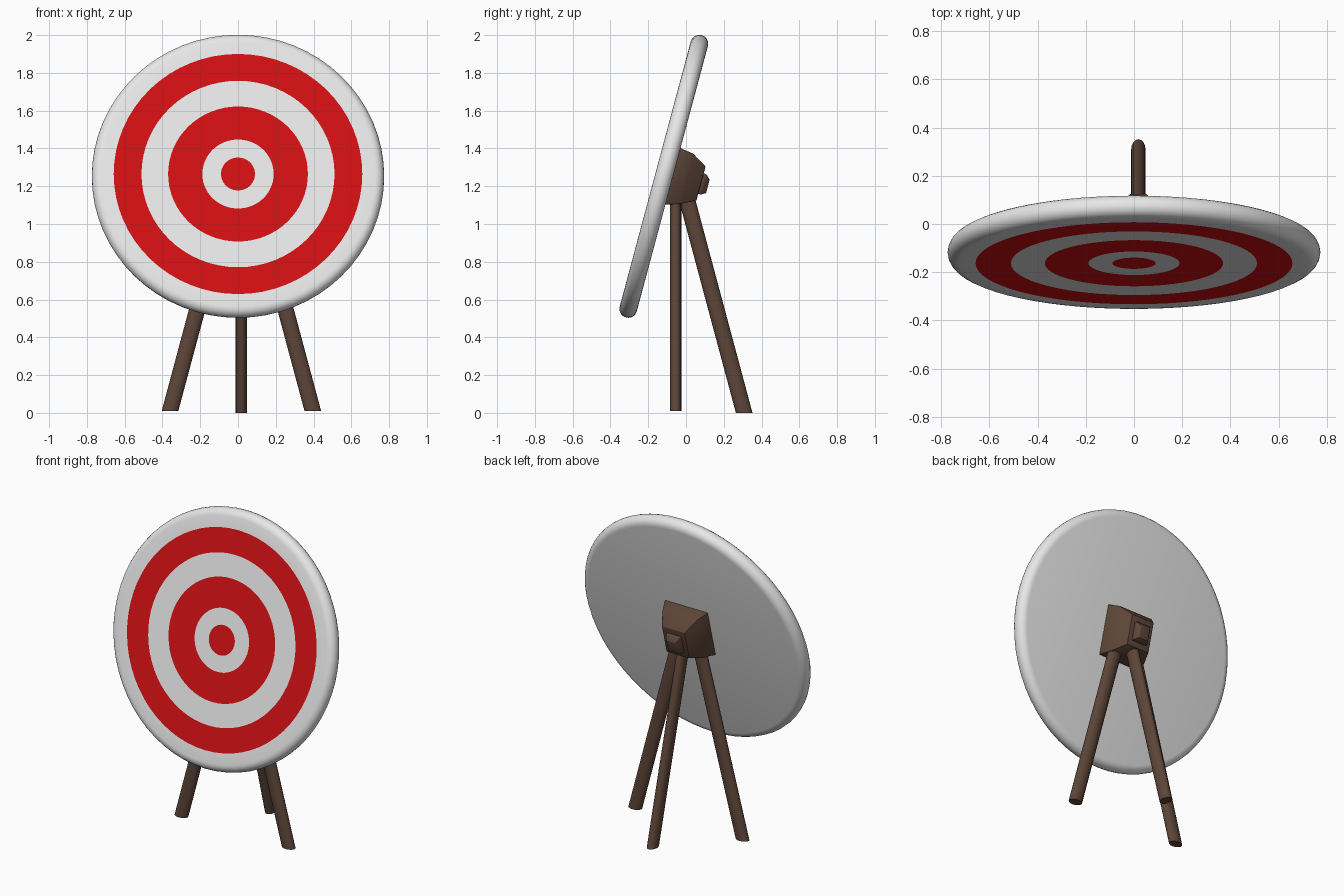
import bpy, bmesh
from math import pi, sin, cos, tan, radians
from mathutils import Matrix, Vector

cube = bpy.data.objects.get("Cube")
if cube:
    bpy.data.objects.remove(cube)

TILT = radians(15)
HUB_X = 0.018
BOARD = Matrix.Translation((0, -0.1175, 1.2525)) @ Matrix.Rotation(-TILT, 4, 'X')


def material(name, rgb):
    m = bpy.data.materials.new(name)
    m.use_nodes = True
    m.diffuse_color = (*rgb, 1)
    m.node_tree.nodes["Principled BSDF"].inputs["Base Color"].default_value = (*rgb, 1)
    return m


white = material("white paint", (0.8, 0.8, 0.8))
red = material("red paint", (0.64, 0.005, 0.006))
wood = material("brown wood", (0.11, 0.06, 0.04))


def finish(bm, name, mats, matrix=Matrix(), angle=35):
    bmesh.ops.recalc_face_normals(bm, faces=bm.faces[:])
    mesh = bpy.data.meshes.new(name)
    bm.to_mesh(mesh)
    bm.free()
    for m in mats:
        mesh.materials.append(m)
    ob = bpy.data.objects.new(name, mesh)
    ob.matrix_world = matrix
    bpy.context.collection.objects.link(ob)
    bpy.ops.object.select_all(action='DESELECT')
    ob.select_set(True)
    bpy.context.view_layer.objects.active = ob
    bpy.ops.object.shade_smooth_by_angle(angle=radians(angle))
    return ob


def loft(rings, name, matrix=Matrix(), bevel=0.0, angle=35):
    """Skin a list of equal-length point rings and cap both ends."""
    bm = bmesh.new()
    loops = [[bm.verts.new(p) for p in ring] for ring in rings]
    n = len(loops[0])
    for a, b in zip(loops, loops[1:]):
        for i in range(n):
            j = (i + 1) % n
            bm.faces.new((a[i], a[j], b[j], b[i]))
    bm.faces.new(loops[0])
    bm.faces.new(loops[-1])
    if bevel:
        bmesh.ops.bevel(bm, geom=bm.edges[:], offset=bevel, segments=2,
                        profile=0.5, affect='EDGES')
    return finish(bm, name, [wood], matrix, angle)


# Round board: lathed disc with a half-round rim and painted rings
RINGS = [0.09, 0.189, 0.37, 0.511, 0.658]
FLAT, HALF = 0.727, 0.047
profile = [(r, -HALF) for r in [0] + RINGS]
profile += [(FLAT + HALF * cos(t), HALF * sin(t))
            for t in (-pi / 2 + pi * k / 10 for k in range(11))]
profile.append((0, HALF))
bm = bmesh.new()
verts = [bm.verts.new((r, y, 0)) for r, y in profile]
edges = [bm.edges.new(pair) for pair in zip(verts, verts[1:])]
bmesh.ops.spin(bm, geom=verts + edges, cent=(0, 0, 0), axis=(0, 1, 0),
               angle=2 * pi, steps=64)
bmesh.ops.remove_doubles(bm, verts=bm.verts[:], dist=1e-4)
for f in bm.faces:
    c = f.calc_center_median()
    band = sum(Vector((c.x, c.z)).length > r for r in RINGS)
    f.material_index = int(c.y < -HALF + 1e-4 and band % 2 == 0)
finish(bm, "target_board", [white, red], BOARD)


# Wedge-shaped hub behind the board, with a raised peg on its back
def rect(depth, half_width, low, high):
    return [(HUB_X - half_width, depth, low), (HUB_X + half_width, depth, low),
            (HUB_X + half_width, depth, high), (HUB_X - half_width, depth, high)]


loft([rect(0.04, 0.153, -0.145, 0.168), rect(0.12, 0.122, -0.119, 0.156),
      rect(0.2, 0.08, -0.079, 0.107)], "stand_hub", BOARD, 0.004, 25)
loft([rect(0.19, 0.052, -0.044, 0.071), rect(0.215, 0.05, -0.042, 0.069),
      rect(0.239, 0.034, -0.028, 0.046)], "hub_peg", BOARD, 0.003, 25)


# Three splayed legs, oval in section with flat feet
def leg(name, foot, lean, long_r=0.044, short_r=0.03, top=1.15, sides=16):
    lean = Vector(lean)
    side = Vector((-lean.y, lean.x, 0))
    rings = []
    for z in (foot[2], top):
        centre = Vector((foot[0], foot[1], z)) + lean * (z - foot[2]) * tan(TILT)
        rings.append([centre + lean * long_r * cos(2 * pi * k / sides)
                      + side * short_r * sin(2 * pi * k / sides)
                      for k in range(sides)])
    loft(rings, name)


for name, s in (("left_leg", 1), ("right_leg", -1)):
    leg(name, (HUB_X + s * 0.378, -0.055, 0.01), (-s, 0, 0))
leg("back_leg", (HUB_X, 0.308, 0), (0, -1, 0))
